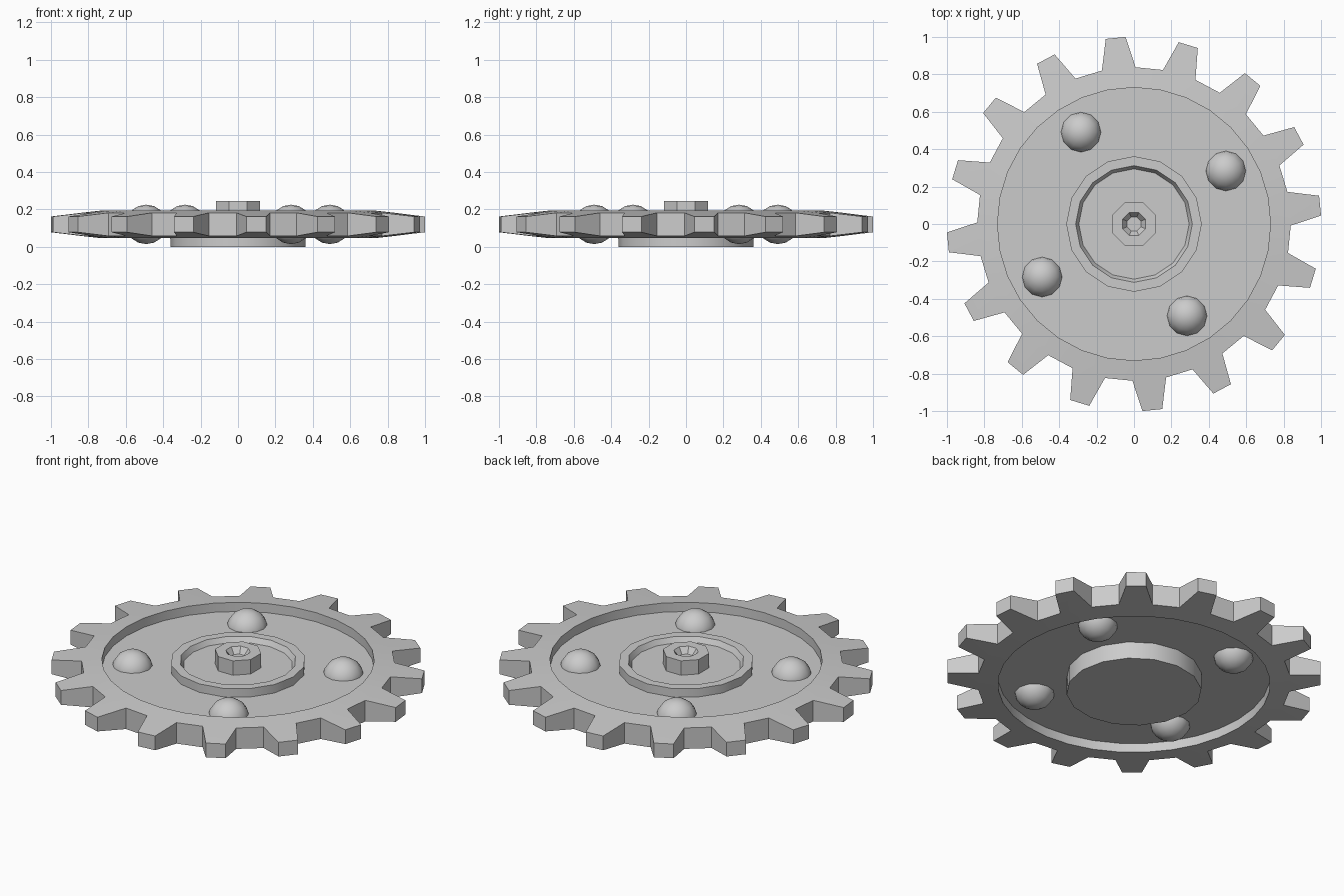
import bpy, bmesh
from math import sin, cos, pi, radians

cube = bpy.data.objects.get("Cube")
if cube:
    bpy.data.objects.remove(cube)

MID = 0.12   # height of the wheel's middle plane
TEETH = 16

steel = bpy.data.materials.new("light_grey_steel")
steel.use_nodes = True
steel.diffuse_color = (0.6, 0.6, 0.6, 1)
steel.node_tree.nodes["Principled BSDF"].inputs["Base Color"].default_value = (0.6, 0.6, 0.6, 1)


def finish(name, bm, smooth_angle=None):
    bmesh.ops.recalc_face_normals(bm, faces=bm.faces)
    mesh = bpy.data.meshes.new(name)
    bm.to_mesh(mesh)
    bm.free()
    mesh.materials.append(steel)
    obj = bpy.data.objects.new(name, mesh)
    bpy.context.collection.objects.link(obj)
    if smooth_angle:
        bpy.ops.object.select_all(action='DESELECT')
        obj.select_set(True)
        bpy.context.view_layer.objects.active = obj
        bpy.ops.object.shade_smooth_by_angle(angle=radians(smooth_angle))
    return obj


def lathe(name, profile, sides, turn=0.0):
    """Solid of revolution; the profile ends are capped flat."""
    bm = bmesh.new()
    rings = [[bm.verts.new((r * cos(turn + 2 * pi * i / sides),
                            r * sin(turn + 2 * pi * i / sides), z))
              for i in range(sides)] for r, z in profile]
    for a, b in zip(rings, rings[1:]):
        for i in range(sides):
            j = (i + 1) % sides
            bm.faces.new((a[i], a[j], b[j], b[i]))
    bm.faces.new(rings[0])
    bm.faces.new(rings[-1])
    return finish(name, bm, 25)


# Toothed rim: tapers in thickness from the inner edge to the tooth tips
def rim_ring(bm, radius, half_height, half_angle, side):
    ring = []
    for t in range(TEETH):
        centre = 2 * pi * (t + 0.25) / TEETH
        for s in (-1, 1):
            a = centre + s * radians(half_angle)
            ring.append(bm.verts.new((radius * cos(a), radius * sin(a), MID + side * half_height)))
    return ring


bm = bmesh.new()
layers = []
for side in (1, -1):
    inner = rim_ring(bm, 0.73, 0.074, 5.625, side)
    root = rim_ring(bm, 0.838, 0.062, 6.2, side)
    tip = rim_ring(bm, 1.001, 0.042, 3.05, side)
    layers.append((inner, root, tip))
    n = len(inner)
    for i in range(n):
        j = (i + 1) % n
        bm.faces.new((inner[i], inner[j], root[j], root[i]))
        if i % 2 == 0:
            bm.faces.new((root[i], root[j], tip[j], tip[i]))

# Rim walls: inner bore, and the outline running over every tooth
outlines = []
for inner, root, tip in layers:
    path = []
    for i in range(0, len(root), 2):
        path += [root[i], tip[i], tip[i + 1], root[i + 1]]
    outlines.append(path)
for top, bottom in ((layers[0][0], layers[1][0]), outlines):
    for i in range(len(top)):
        j = (i + 1) % len(top)
        bm.faces.new((top[i], top[j], bottom[j], bottom[i]))
finish("toothed_rim", bm, 20)

# Thin web inside the rim
lathe("web_disc", [(0.73, MID - 0.02), (0.73, MID + 0.02)], 32)

# Hub with a shallow pocket on top
lathe("hub", [(0.362, 0), (0.362, 0.19), (0.312, 0.19), (0.295, 0.16)], 16)

# Octagonal axle boss with a countersunk hole
lathe("axle_boss", [(0.126, 0.15), (0.126, 0.245), (0.067, 0.245), (0.04, 0.21)], 8, pi / 8)

# Four round studs through the web
for k, label in enumerate(("left", "back", "right", "front")):
    bm = bmesh.new()
    bmesh.ops.create_uvsphere(bm, u_segments=12, v_segments=8, radius=0.111)
    a = radians(30) + k * pi / 2
    bmesh.ops.scale(bm, vec=(1, 1, 0.95), verts=bm.verts)
    bmesh.ops.translate(bm, vec=(0.567 * cos(a), 0.567 * sin(a), MID), verts=bm.verts)
    finish("stud_" + label, bm, 60)
